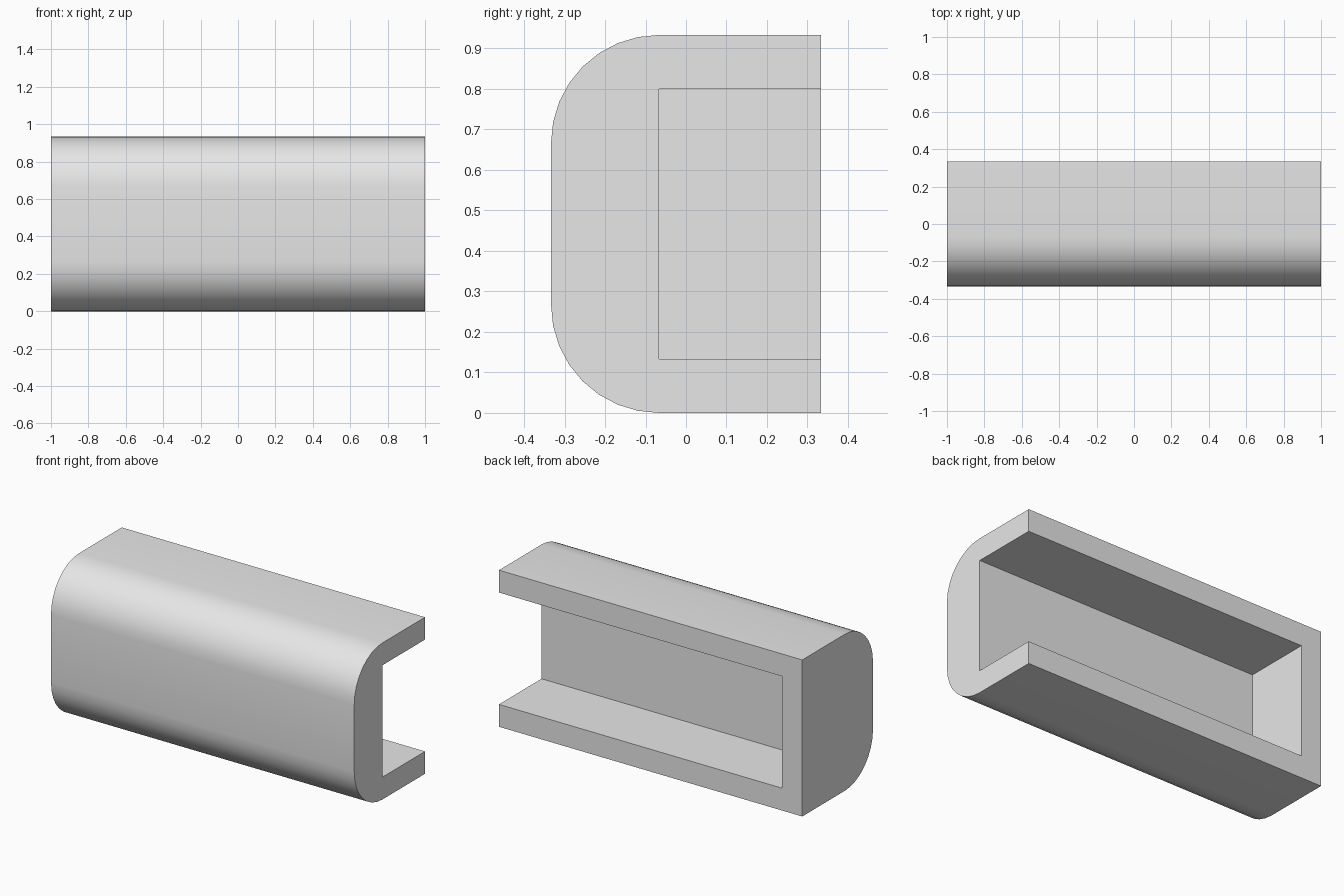
import bpy
import bmesh
import math
from mathutils import Vector

old = bpy.data.objects.get("Cube")
if old:
    bpy.data.objects.remove(old, do_unlink=True)

DEPTH, HEIGHT, WALL = 2 / 3, 14 / 15, 2 / 15
FRONT, BACK = -DEPTH / 2, DEPTH / 2
RADIUS = 2 * WALL

grey = bpy.data.materials.new("light_grey")
grey.use_nodes = True
grey.diffuse_color = (0.8, 0.8, 0.8, 1)
grey.node_tree.nodes["Principled BSDF"].inputs["Base Color"].default_value = grey.diffuse_color


def box(name, low, high, round_front=False):
    """Box between two corners, optionally with its long front edges rounded."""
    low, high = Vector(low), Vector(high)
    bm = bmesh.new()
    bmesh.ops.create_cube(bm, size=1)
    for v in bm.verts:
        v.co = (low + high) / 2 + v.co * (high - low)
    if round_front:
        edges = [e for e in bm.edges if all(v.co.y < 0 for v in e.verts)
                 and abs(e.verts[0].co.x - e.verts[1].co.x) > 1]
        bmesh.ops.bevel(bm, geom=edges, offset=RADIUS, segments=8,
                        profile=0.5, affect='EDGES')
    mesh = bpy.data.meshes.new(name)
    bm.to_mesh(mesh)
    bm.free()
    mesh.materials.append(grey)
    obj = bpy.data.objects.new(name, mesh)
    bpy.context.collection.objects.link(obj)
    return obj


# Rounded block, hollowed by a channel open at the back and the left end
body = box("channel_body", (-1, FRONT, 0), (1, BACK, HEIGHT), round_front=True)
cutter = box("channel_cutter", (-1 + WALL, FRONT + RADIUS, WALL),
             (1.5, BACK + 0.5, HEIGHT - WALL))
cutter.hide_render = True

cut = body.modifiers.new("channel", 'BOOLEAN')
cut.operation = 'DIFFERENCE'
cut.solver = 'EXACT'
cut.object = cutter

for obj in bpy.context.selected_objects:
    obj.select_set(False)
body.select_set(True)
bpy.context.view_layer.objects.active = body
bpy.ops.object.modifier_apply(modifier=cut.name)
bpy.data.objects.remove(cutter, do_unlink=True)

# Smooth the rounded front, keep the corners crisp
bpy.ops.object.shade_smooth_by_angle(angle=math.radians(30))
